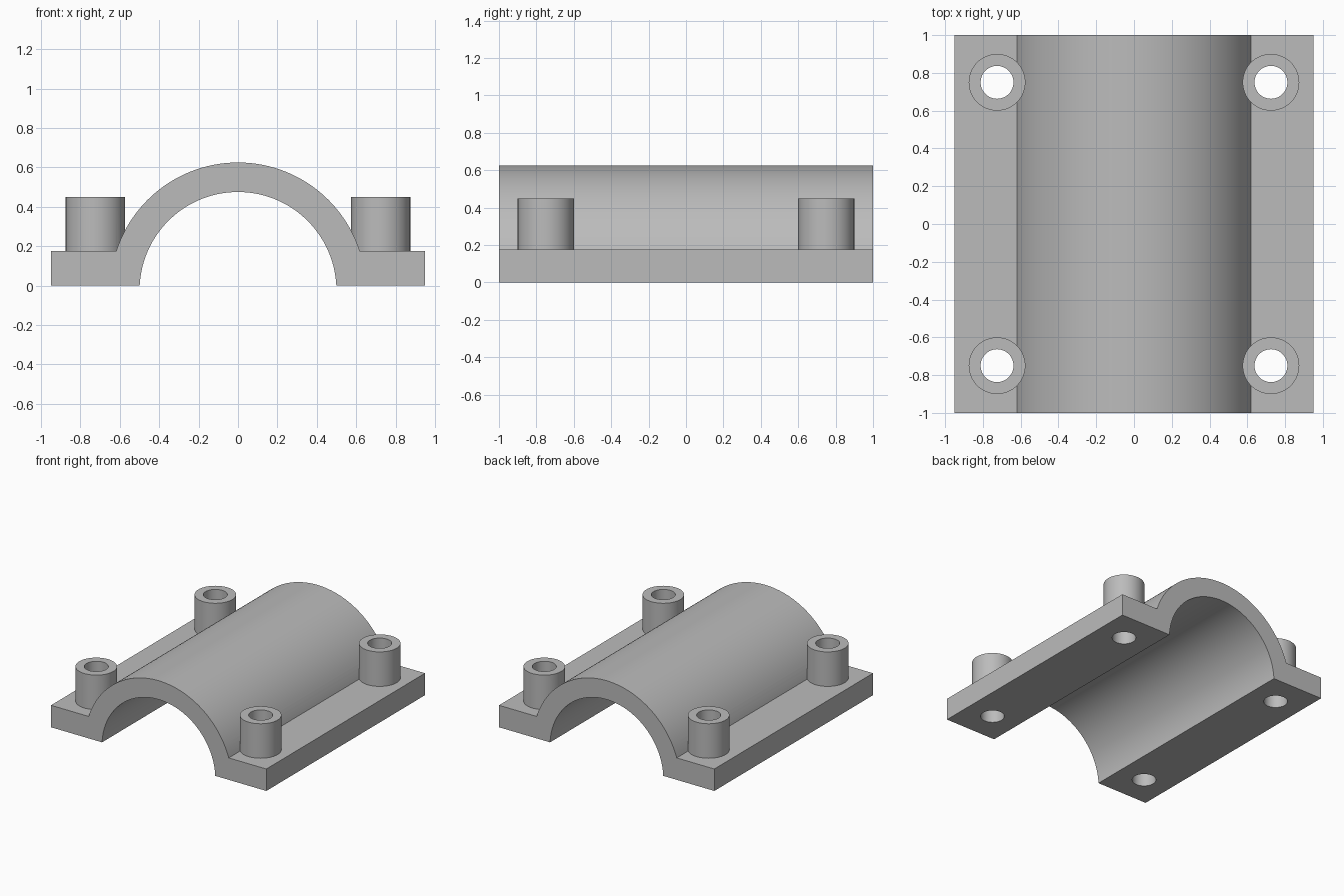
import bpy
import math

cube = bpy.data.objects.get("Cube")
if cube:
    bpy.data.objects.remove(cube, do_unlink=True)

GREY = (0.5, 0.5, 0.5, 1.0)
HALF_WIDTH, HALF_LENGTH, FLANGE_TOP = 0.95, 1.0, 0.175
AXIS_Z, INNER_R, OUTER_R = -0.025, 0.5, 0.65
BOSS_X, BOSS_Y, BOSS_R, BOSS_TOP, HOLE_R = 0.725, 0.75, 0.15, 0.45, 0.087

grey = bpy.data.materials.new("plain grey")
grey.use_nodes = True
grey.diffuse_color = GREY
grey.node_tree.nodes["Principled BSDF"].inputs["Base Color"].default_value = GREY


def arc(radius, z, steps=64):
    """Points of an arc over the pipe axis, from right to left, ending at height z."""
    start = math.asin((z - AXIS_Z) / radius)
    angles = [start + (math.pi - 2 * start) * i / steps for i in range(steps + 1)]
    return [(radius * math.cos(a), AXIS_Z + radius * math.sin(a)) for a in angles]


def cylinder(name, x, y, radius, bottom, top):
    bpy.ops.mesh.primitive_cylinder_add(
        vertices=64, radius=radius, depth=top - bottom, location=(x, y, (bottom + top) / 2))
    obj = bpy.context.object
    obj.name = name
    obj.data.materials.append(grey)
    return obj


def combine(target, tool, operation):
    mod = target.modifiers.new(operation.lower(), "BOOLEAN")
    mod.object, mod.operation, mod.solver = tool, operation, "EXACT"
    bpy.context.view_layer.objects.active = target
    bpy.ops.object.modifier_apply(modifier=mod.name)
    bpy.data.objects.remove(tool, do_unlink=True)


# Saddle clamp: arch and flanges as one extruded profile
profile = arc(OUTER_R, FLANGE_TOP)
profile += [(-HALF_WIDTH, FLANGE_TOP), (-HALF_WIDTH, 0)]
profile += arc(INNER_R, 0)[::-1]
profile += [(HALF_WIDTH, 0), (HALF_WIDTH, FLANGE_TOP)]
n = len(profile)
verts = [(x, y, z) for y in (-HALF_LENGTH, HALF_LENGTH) for x, z in profile]
faces = [tuple(range(n))[::-1], tuple(range(n, 2 * n))]
faces += [(i, (i + 1) % n, (i + 1) % n + n, i + n) for i in range(n)]
mesh = bpy.data.meshes.new("clamp_saddle")
mesh.from_pydata(verts, [], faces)
mesh.materials.append(grey)
saddle = bpy.data.objects.new("clamp_saddle", mesh)
bpy.context.collection.objects.link(saddle)

# Consistent outward normals
bpy.ops.object.select_all(action="DESELECT")
saddle.select_set(True)
bpy.context.view_layer.objects.active = saddle
bpy.ops.object.mode_set(mode="EDIT")
bpy.ops.mesh.select_all(action="SELECT")
bpy.ops.mesh.normals_make_consistent(inside=False)
bpy.ops.object.mode_set(mode="OBJECT")

# Four bolt bosses, each drilled right through its flange
for x in (-BOSS_X, BOSS_X):
    for y in (-BOSS_Y, BOSS_Y):
        combine(saddle, cylinder("bolt_boss", x, y, BOSS_R, 0.1, BOSS_TOP), "UNION")
        combine(saddle, cylinder("bolt_hole", x, y, HOLE_R, -0.1, 0.6), "DIFFERENCE")

bpy.ops.object.select_all(action="DESELECT")
saddle.select_set(True)
bpy.context.view_layer.objects.active = saddle
bpy.ops.object.shade_smooth_by_angle(angle=math.radians(30))
